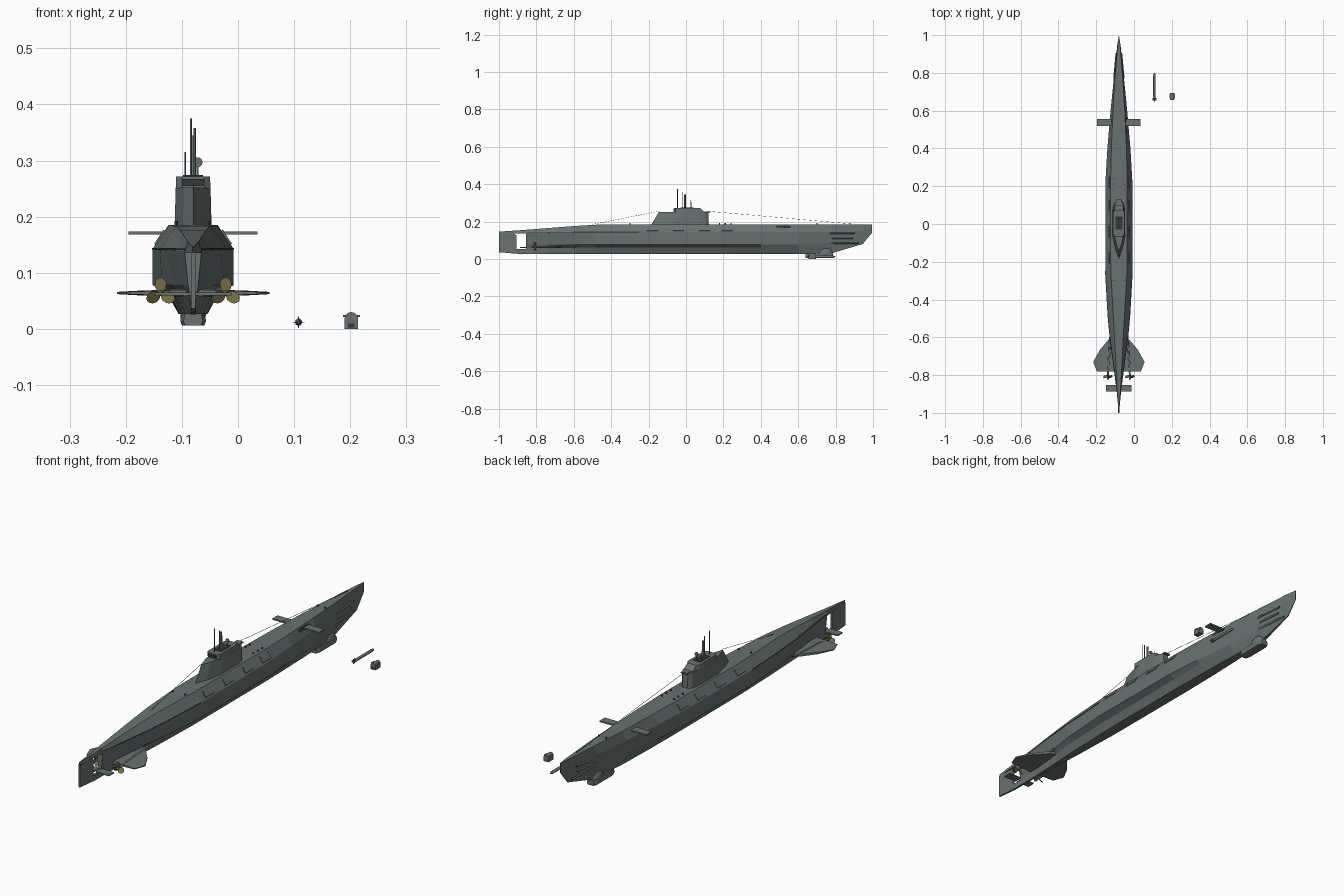
import bpy, bmesh, math
from mathutils import Vector

CX = -0.08  # centreline of the boat


def mat(name, c):
    m = bpy.data.materials.new(name)
    m.diffuse_color = (*c, 1)
    return m


GREY = mat("grey green paint", (0.135, 0.17, 0.165))
DARK = mat("dark slots", (0.035, 0.042, 0.042))
BRASS = mat("brass", (0.19, 0.165, 0.06))


def finish(name, bm, m, smooth=False):
    bmesh.ops.recalc_face_normals(bm, faces=bm.faces)
    me = bpy.data.meshes.new(name)
    bm.to_mesh(me)
    bm.free()
    me.materials.append(m)
    ob = bpy.data.objects.new(name, me)
    bpy.context.collection.objects.link(ob)
    if smooth:
        for p in me.polygons:
            p.use_smooth = len(p.vertices) == 4
    return ob


def loft(name, rings, m=GREY, smooth=False):
    bm = bmesh.new()
    vs = [[bm.verts.new(p) for p in r] for r in rings]
    n = len(rings[0])
    for a, b in zip(vs, vs[1:]):
        for i in range(n):
            j = (i + 1) % n
            bm.faces.new((a[i], a[j], b[j], b[i]))
    bm.faces.new(vs[0])
    bm.faces.new(vs[-1])
    return finish(name, bm, m, smooth)


def box(name, c, s, m=GREY):
    x, y, z = c
    a, b, d = (v / 2 for v in s)
    return loft(name, [[(x - a, y + q, z - d), (x + a, y + q, z - d),
                        (x + a, y + q, z + d), (x - a, y + q, z + d)] for q in (-b, b)], m)


def rod(name, p, q, r, m=GREY, n=8, r2=None):
    p, q = Vector(p), Vector(q)
    d = (q - p).normalized()
    u = d.orthogonal().normalized()
    w = d.cross(u)
    ang = [2 * math.pi * i / n for i in range(n)]
    return loft(name, [[c + (u * math.cos(t) + w * math.sin(t)) * k for t in ang]
                       for c, k in ((p, r), (q, r if r2 is None else r2))], m, n > 6)


def turned(name, x, z, profile, m=GREY, n=10):
    return loft(name, [[(x + r * math.cos(2 * math.pi * i / n), y,
                         z + r * math.sin(2 * math.pi * i / n)) for i in range(n)]
                       for y, r in profile], m, True)


def plate_yz(name, pts, x, half, m=GREY):
    return loft(name, [[(x + s, y, z) for y, z in pts] for s in (-half, half)], m)


# Hull stations: y, half widths from deck to keel, then heights
Z = (0.143, 0.078, 0.062)
stations = [
    (-0.855, (0.010, 0.015, 0.009, 0.006, 0.004), (0.156, 0.138, 0.078, 0.06, 0.027)),
    (-0.74, (0.016, 0.031, 0.020, 0.010, 0.006), (0.165, 0.14, 0.078, 0.06, 0.027)),
    (-0.60, (0.023, 0.048, 0.036, 0.024, 0.012), (0.176, *Z, 0.027)),
    (-0.48, (0.030, 0.059, 0.056, 0.034, 0.018), (0.183, *Z, 0.027)),
    (-0.25, (0.043, 0.072, 0.072, 0.042, 0.025), (0.185, *Z, 0.027)),
    (0.23, (0.044, 0.071, 0.071, 0.045, 0.026), (0.185, *Z, 0.027)),
    (0.40, (0.040, 0.061, 0.058, 0.046, 0.024), (0.185, *Z, 0.027)),
    (0.60, (0.031, 0.044, 0.038, 0.033, 0.018), (0.185, *Z, 0.027)),
    (0.78, (0.020, 0.026, 0.019, 0.015, 0.007), (0.185, 0.143, 0.085, 0.066, 0.031)),
    (0.945, (0.007, 0.009, 0.005, 0.003, 0.002), (0.185, 0.147, 0.115, 0.1, 0.08)),
    (0.995, (0.001, 0.001, 0.001, 0.001, 0.001), (0.184, 0.165, 0.155, 0.148, 0.14)),
]
loft("hull", [[(CX + w, y, z) for w, z in zip(ws, zs)] +
              [(CX - w, y, z) for w, z in reversed(list(zip(ws, zs)))]
              for y, ws, zs in stations])

# Stern overhang, keel skeg and rudder
loft("stern_deck", [[(CX - b, y, 0.135), (CX + b, y, 0.135), (CX + a, y, z), (CX - a, y, z)]
                    for y, a, b, z in ((-1.0, 0.001, 0.001, 0.146), (-0.85, 0.010, 0.015, 0.156))])
plate_yz("stern_skeg", [(-0.91, 0.028), (-0.6, 0.026), (-0.6, 0.05), (-0.91, 0.053)], CX, 0.005)
plate_yz("rudder", [(-1.0, 0.036), (-0.905, 0.028), (-0.905, 0.125), (-0.92, 0.136), (-1.0, 0.136)],
         CX, 0.004)

# Conning tower: pointed aft, rounded forward
def tower_ring(z, y0, y1, w):
    side = [(w * 0.55, y0 + 0.05), (w, y0 + 0.12), (w, y1 - 0.05),
            (w * 0.8, y1 - 0.018), (w * 0.4, y1 - 0.003)]
    return [(CX, y0, z)] + [(CX + a, y, z) for a, y in side] + [(CX - a, y, z) for a, y in reversed(side)]


loft("conning_tower", [tower_ring(0.18, -0.187, 0.125, 0.033), tower_ring(0.252, -0.145, 0.122, 0.031)])
prof = [(0.020, -0.065), (0.031, -0.055), (0.031, 0.06), (0.022, 0.1)]
loft("bridge", [[(CX + w * k, y if z < 0.26 else min(y, 0.075), z) for w, y in prof] +
                [(CX - w * k, y if z < 0.26 else min(y, 0.075), z) for w, y in reversed(prof)]
                for z, k in ((0.25, 1.0), (0.272, 0.97))])
box("bridge_well", (CX, 0.005, 0.272), (0.036, 0.07, 0.004), DARK)
box("aft_window_band", (CX, -0.066, 0.261), (0.038, 0.004, 0.012), DARK)
box("tower_rim", (CX, 0.115, 0.252), (0.03, 0.03, 0.005))

# Masts and periscopes
rod("aft_antenna", (CX - 0.004, -0.045, 0.25), (CX - 0.004, -0.045, 0.375), 0.0018)
rod("main_periscope", (CX, -0.005, 0.25), (CX, -0.005, 0.345), 0.0045)
rod("attack_periscope", (CX + 0.003, -0.02, 0.25), (CX + 0.003, -0.02, 0.358), 0.002)
rod("thin_antenna", (CX - 0.014, 0.025, 0.25), (CX - 0.014, 0.025, 0.315), 0.0012)
turned("direction_loop", CX + 0.008, 0.297, [(0.026, 0.009), (0.03, 0.009)])
rod("loop_stem", (CX + 0.008, 0.028, 0.265), (CX + 0.008, 0.028, 0.29), 0.0018)

# Aerial wires and their posts
rod("aft_wire", (CX, -0.14, 0.256), (CX, -0.5, 0.185), 0.0008, DARK, 4)
rod("forward_wire", (CX, 0.12, 0.255), (CX, 0.88, 0.188), 0.0008, DARK, 4)
rod("bow_post", (CX, 0.88, 0.18), (CX, 0.88, 0.192), 0.0015)

for s in (-1, 1):
    # Bow planes in their slots
    box("bow_plane", (CX + s * 0.07, 0.538, 0.171), (0.09, 0.036, 0.006))
    xs = [(0.43, 0.0415), (0.56, 0.0365)]
    loft("bow_plane_slot", [[(CX + s * (w - 0.008), y, 0.165), (CX + s * (w + 0.003), y, 0.165),
                             (CX + s * (w - 0.001), y, 0.178), (CX + s * (w - 0.008), y, 0.178)]
                            for y, w in xs], DARK)
    # Stern stabilisers and the trailing elevators
    fin = [(0.01, -0.59, 0.006), (0.045, -0.60, 0.006), (0.10, -0.665, 0.004), (0.136, -0.73, 0.002),
           (0.117, -0.78, 0.002), (0.01, -0.78, 0.006)]
    loft("stern_fin", [[(CX + s * x, y, 0.064 + k * t) for x, y, t in fin] for k in (-1, 1)])
    box("stern_elevator", (CX + s * 0.036, -0.87, 0.062), (0.064, 0.036, 0.005))
    # Propeller shaft, hub and three blades
    px, pz = CX + s * 0.058, 0.064
    rod("propeller_shaft", (CX + s * 0.045, -0.58, 0.07), (px, -0.80, pz), 0.005)
    turned("propeller_hub", px, pz, [(-0.828, 0.001), (-0.818, 0.005), (-0.795, 0.005)], BRASS)
    for k in range(3):
        a = math.radians(90 + 120 * k)
        rad = Vector((math.cos(a), 0, math.sin(a)))
        tan = Vector((-math.sin(a), 0, math.cos(a)))
        c = Vector((px, -0.808, pz)) + rad * 0.015
        ring = [c + rad * 0.013 * math.cos(t) + tan * 0.0105 * math.sin(t) +
                Vector((0, 0.007 * math.sin(t), 0)) for t in [math.pi * i / 6 for i in range(12)]]
        loft("propeller_blade", [[p + Vector((0, d, 0)) for p in ring] for d in (-0.001, 0.001)], BRASS)
    # Torpedo tube fairings along the bow
    for z, y0, y1, w0, w1 in ((0.138, 0.77, 0.90, 0.026, 0.014), (0.112, 0.78, 0.89, 0.022, 0.012),
                              (0.085, 0.77, 0.92, 0.018, 0.004)):
        rod("torpedo_tube", (CX + s * w0, y0, z), (CX + s * w1, y1, z), 0.004, GREY, 8)
        rod("tube_mouth", (CX + s * w1, y1, z), (CX + s * w1, y1 + 0.004, z), 0.003, DARK, 8)
    # Casing line along the aft quarter
    for (y0, w0), (y1, w1) in (((-0.85, 0.015), (-0.6, 0.048)), ((-0.6, 0.048), (-0.48, 0.059)),
                               ((-0.48, 0.059), (-0.25, 0.072))):
        rod("casing_line", (CX + s * w0, y0, 0.142), (CX + s * w1, y1, 0.143), 0.0018, DARK, 4)
    # Access plates on the sloping casing
    for y in (-0.18, -0.04, 0.1, 0.22):
        loft("casing_plate", [[(CX + s * 0.067, q, 0.149), (CX + s * 0.05, q, 0.174),
                               (CX + s * 0.053, q, 0.177), (CX + s * 0.069, q, 0.152)]
                              for q in (y - 0.03, y + 0.03)])
    # Deck bollards
    for y in (-0.3, 0.18, 0.21, 0.24, 0.7):
        w = 0.018 if y > 0.6 else 0.03
        rod("bollard", (CX + s * w, y, 0.18), (CX + s * w, y, 0.192), 0.003, DARK, 6)

# Sonar dome under the bow
dome = [(0.705, 0.004), (0.72, 0.018), (0.745, 0.024), (0.77, 0.018), (0.785, 0.004)]
bm = bmesh.new()
bmesh.ops.create_uvsphere(bm, u_segments=14, v_segments=8, radius=1)
for v in bm.verts:
    v.co = (CX + v.co.x * 0.024, 0.745 + v.co.y * 0.042, max(0.008, 0.03 + v.co.z * 0.036))
finish("sonar_dome", bm, GREY, True)
loft("sonar_base", [[(CX - w, y, 0.006), (CX + w, y, 0.006), (CX + w + 0.003, y, 0.014),
                     (CX + w, y, 0.03), (CX - w, y, 0.03), (CX - w - 0.003, y, 0.014)]
                    for y, w in ((0.64, 0.014), (0.66, 0.02), (0.77, 0.02), (0.785, 0.014))])

# Spare torpedo lying apart
TX, TZ = 0.108, 0.012
turned("torpedo", TX, TZ, [(0.648, 0.002), (0.675, 0.0065), (0.785, 0.0065), (0.795, 0.004), (0.8, 0.001)])
box("torpedo_fin_flat", (TX, 0.66, TZ), (0.021, 0.014, 0.0015))
box("torpedo_fin_upright", (TX, 0.66, TZ), (0.0015, 0.014, 0.021))

# Small arched housing lying apart
arch = [(0.2 + 0.012 * math.cos(math.pi * i / 8), 0.018 + 0.012 * math.sin(math.pi * i / 8)) for i in range(9)]
loft("arched_housing", [[(0.19, y, 0.0), (0.214, y, 0.0)] + [(x + 0.002, y, z) for x, z in arch]
                        for y in (0.658, 0.694)])
box("housing_flange", (0.202, 0.676, 0.023), (0.03, 0.02, 0.003))
box("housing_port", (0.202, 0.657, 0.006), (0.012, 0.003, 0.007), DARK)
